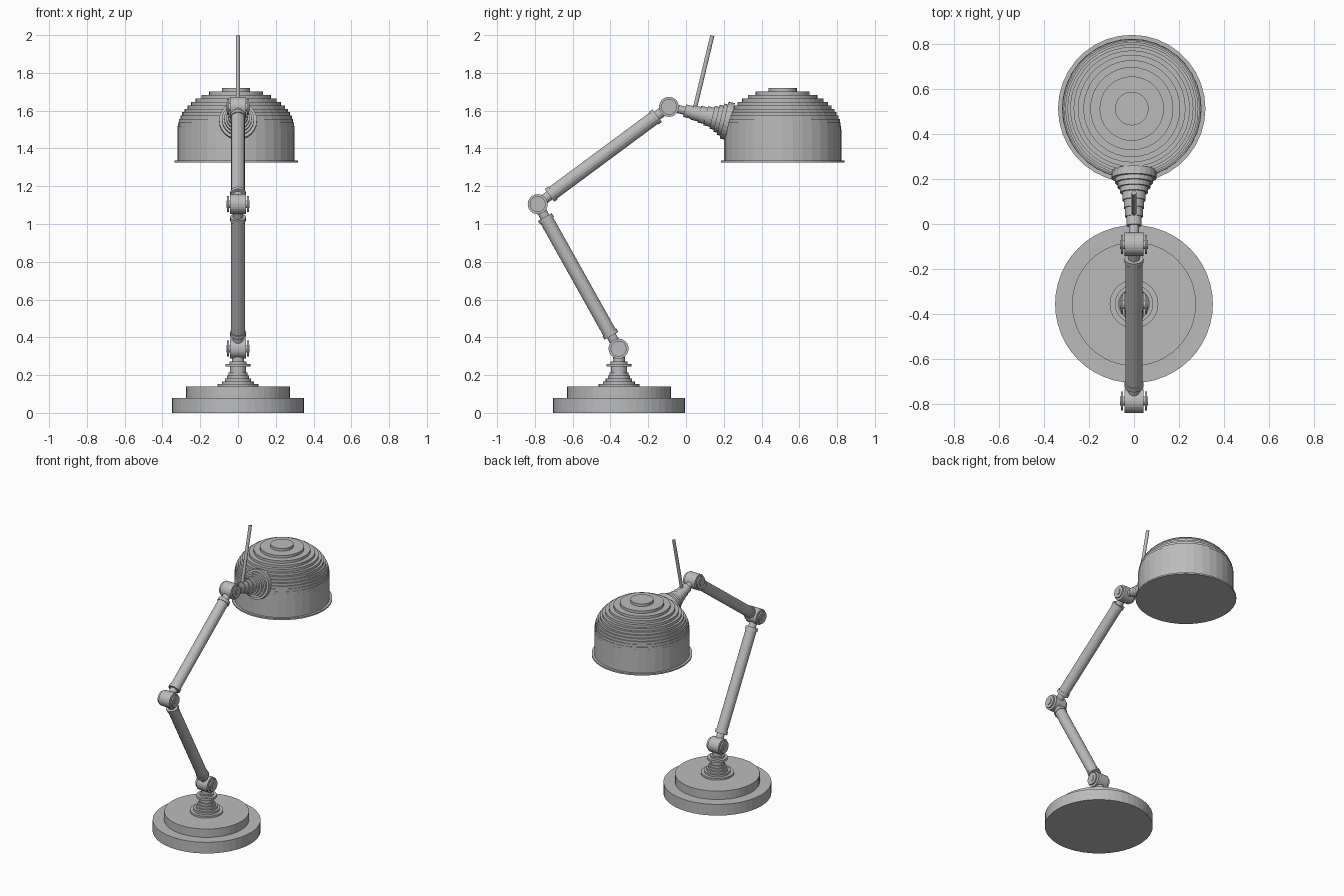
import bpy, bmesh, math
from mathutils import Vector

if "Cube" in bpy.data.objects:
    bpy.data.objects.remove(bpy.data.objects["Cube"])

metal = bpy.data.materials.new("grey metal")
metal.diffuse_color = (0.5, 0.5, 0.5, 1)
metal.use_nodes = True
metal.node_tree.nodes["Principled BSDF"].inputs["Base Color"].default_value = metal.diffuse_color


def lathe(name, profile, origin, axis=(0, 0, 1), segs=32):
    """Closed solid of revolution from (radius, distance) points along an axis."""
    bm = bmesh.new()
    q = Vector(axis).normalized().to_track_quat('Z', 'Y')
    o = Vector(origin)
    rings = []
    for r, d in profile:
        rings.append([bm.verts.new(o + q @ Vector((r * math.cos(2 * math.pi * i / segs),
                                                   r * math.sin(2 * math.pi * i / segs), d)))
                      for i in range(segs)])
    for a, b in zip(rings, rings[1:]):
        for i in range(segs):
            j = (i + 1) % segs
            bm.faces.new((a[i], a[j], b[j], b[i]))
    bm.faces.new(rings[0][::-1])
    bm.faces.new(rings[-1])
    bmesh.ops.recalc_face_normals(bm, faces=bm.faces)
    me = bpy.data.meshes.new(name)
    bm.to_mesh(me)
    bm.free()
    me.materials.append(metal)
    ob = bpy.data.objects.new(name, me)
    bpy.context.collection.objects.link(ob)
    return ob


def steps(levels):
    """Stepped profile from (radius, bottom, top) bands."""
    return [p for r, a, b in levels for p in ((r, a), (r, b))]


BY = -0.355
base_j = Vector((0, -0.357, 0.34))
elbow_j = Vector((0, -0.785, 1.105))
head_j = Vector((0, -0.09, 1.62))

# round two-tier base
lathe("base", steps([(0.35, 0, 0.08), (0.275, 0.08, 0.14)]), (0, BY, 0), segs=48)

# stepped pedestal with flange and neck
lathe("pedestal", steps([(0.108, 0.14, 0.153), (0.085, 0.153, 0.167), (0.07, 0.167, 0.182),
                         (0.059, 0.182, 0.198), (0.05, 0.198, 0.215), (0.043, 0.215, 0.245),
                         (0.067, 0.245, 0.26), (0.045, 0.26, 0.272), (0.032, 0.272, 0.31)]),
      (0, BY, 0), segs=24)

# pivot joints with screw caps on both sides
for label, j in (("base", base_j), ("elbow", elbow_j), ("head", head_j)):
    lathe(label + "_joint", steps([(0.02, -0.062, -0.058), (0.042, -0.058, -0.048),
                                   (0.02, -0.048, -0.042), (0.053, -0.042, 0.042),
                                   (0.02, 0.042, 0.048), (0.042, 0.048, 0.058),
                                   (0.02, 0.058, 0.062)]), j, (1, 0, 0), 24)

# arm tubes with end collars and thin necks
for label, a, b in (("lower_arm", base_j, elbow_j), ("upper_arm", elbow_j, head_j)):
    L = (b - a).length
    lathe(label, steps([(0.026, 0.03, 0.078), (0.042, 0.078, 0.1), (0.037, 0.1, L - 0.1),
                        (0.042, L - 0.1, L - 0.078), (0.026, L - 0.078, L - 0.03)]),
          a, b - a, 16)

# stepped socket leading to the shade
axis = Vector((0, 0.972, -0.233))
lathe("shade_socket", steps([(0.022, 0.04, 0.085), (0.034, 0.085, 0.125), (0.039, 0.125, 0.165),
                             (0.045, 0.165, 0.2), (0.052, 0.2, 0.235), (0.062, 0.235, 0.258),
                             (0.073, 0.258, 0.28), (0.085, 0.28, 0.3), (0.1, 0.3, 0.335)]),
      head_j, axis, 24)

# thin handle rod standing on the socket
lathe("handle_rod", [(0.011, 0), (0.011, 0.42)], head_j + axis * 0.135, (0, 0.233, 0.972), 12)

# domed shade: rim, straight wall, then equal-height rings shrinking along an ellipse
bands = [(0.327, 1.325, 1.335), (0.31, 1.335, 1.5)]
N, H = 12, 0.22
for k in range(N):
    r = 0.31 * math.sqrt(1 - ((k + 0.65) / N) ** 2)
    bands.append((r, 1.5 + H * k / N, 1.5 + H * (k + 1) / N))
lathe("shade", steps(bands), (-0.01, 0.512, 0), segs=36)
